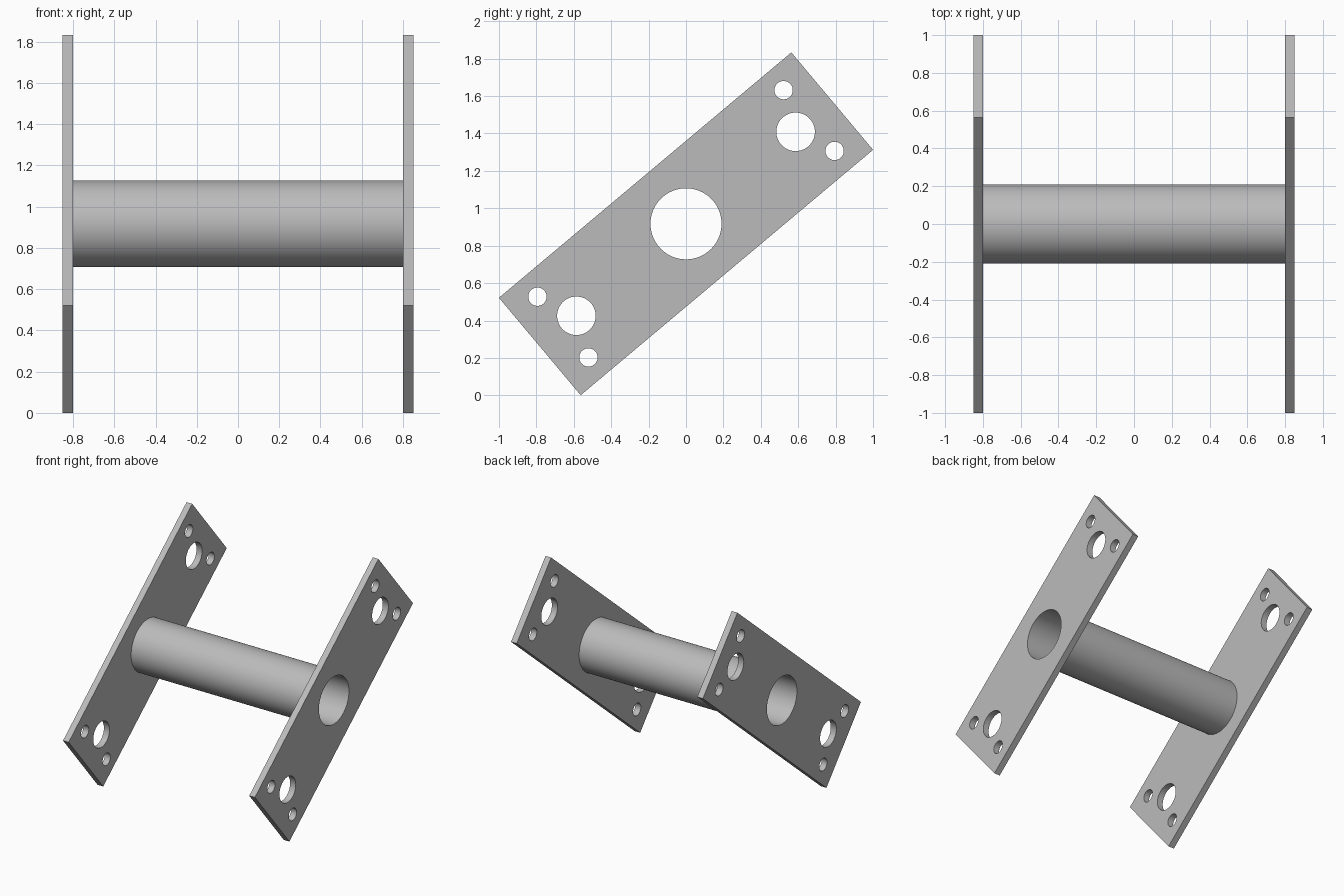
import bpy
import bmesh
from math import sin, cos, pi, radians
from mathutils import Matrix

cube = bpy.data.objects.get("Cube")
if cube:
    bpy.data.objects.remove(cube, do_unlink=True)

TILT = radians(40)
CENTRE_Z = 0.917
LENGTH, WIDTH, THICK = 2.041, 0.68, 0.05
BORE, TUBE_RADIUS, TUBE_HALF = 0.19, 0.21, 0.80

steel = bpy.data.materials.new("grey_steel")
steel.use_nodes = True
colour = (0.5, 0.5, 0.5, 1)
steel.diffuse_color = colour
steel.node_tree.nodes["Principled BSDF"].inputs["Base Color"].default_value = colour


def circle(u, v, radius, sides=64):
    return [(u + radius * cos(2 * pi * i / sides),
             v + radius * sin(2 * pi * i / sides)) for i in range(sides)]


def extrude_profile(name, loops, x, depth):
    """Fill an outline with holes, extrude it along x and tilt it."""
    curve = bpy.data.curves.new(name + "_profile", "CURVE")
    curve.dimensions = "2D"
    curve.fill_mode = "BOTH"
    curve.extrude = depth / 2
    for loop in loops:
        spline = curve.splines.new("POLY")
        spline.points.add(len(loop) - 1)
        for point, (u, v) in zip(spline.points, loop):
            point.co = (u, v, 0, 1)
        spline.use_cyclic_u = True
    helper = bpy.data.objects.new(name + "_profile", curve)
    bpy.context.collection.objects.link(helper)
    bpy.context.view_layer.update()
    graph = bpy.context.evaluated_depsgraph_get()
    mesh = bpy.data.meshes.new_from_object(helper.evaluated_get(graph))
    bpy.data.objects.remove(helper, do_unlink=True)
    bpy.data.curves.remove(curve)

    # Profile u runs along the tilted plate, v across it, depth along x
    c, s = cos(TILT), sin(TILT)
    mesh.transform(Matrix(((0, 0, 1, x), (c, -s, 0, 0),
                           (s, c, 0, CENTRE_Z), (0, 0, 0, 1))))
    bm = bmesh.new()
    bm.from_mesh(mesh)
    bmesh.ops.remove_doubles(bm, verts=bm.verts, dist=1e-5)
    bmesh.ops.recalc_face_normals(bm, faces=bm.faces)
    bm.to_mesh(mesh)
    bm.free()
    mesh.name = name
    mesh.materials.clear()
    mesh.materials.append(steel)
    obj = bpy.data.objects.new(name, mesh)
    bpy.context.collection.objects.link(obj)
    bpy.ops.object.select_all(action="DESELECT")
    obj.select_set(True)
    bpy.context.view_layer.objects.active = obj
    bpy.ops.object.shade_smooth_by_angle(angle=radians(30))
    return obj


# Plate outline, central bore, and three holes at each end
a, b = LENGTH / 2, WIDTH / 2
plate = [[(-a, -b), (a, -b), (a, b), (-a, b)], circle(0, 0, BORE)]
for end in (-1, 1):
    plate.append(circle(end * 0.765, 0, 0.103))
    for side in (-1, 1):
        plate.append(circle(end * 0.859, side * 0.212, 0.049))

for name, side in (("left_plate", 1), ("right_plate", -1)):
    extrude_profile(name, plate, side * (TUBE_HALF + THICK / 2), THICK)

# Hollow tube joining the plates
extrude_profile("tube", [circle(0, 0, TUBE_RADIUS), circle(0, 0, BORE)],
                0, 2 * TUBE_HALF)
